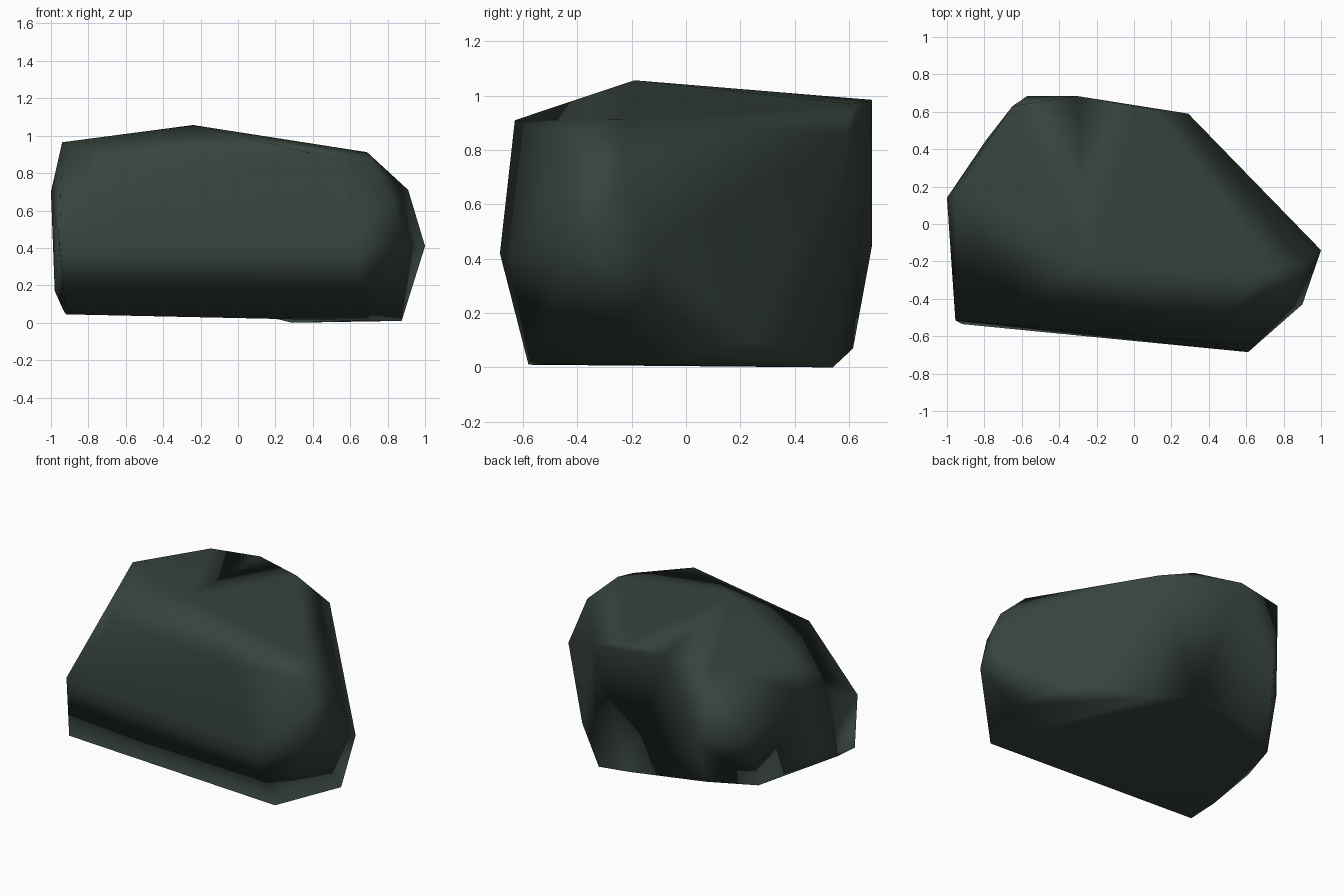
import bpy
import bmesh
from mathutils import Vector

if "Cube" in bpy.data.objects:
    bpy.data.objects.remove(bpy.data.objects["Cube"])

# Rings of corner points, from the ground up; the boulder is their convex skin
footprint = [(-.92, -.535, .045), (.69, -.58, .01), (.875, -.12, .01), (.29, .54, 0),
             (.62, .25, .1), (0, .615, .07), (-.52, .52, .105), (-.8, .35, .09),
             (-.98, -.05, .17), (-.935, -.33, .07)]
waist = [(-.955, -.515, .43), (.61, -.685, .42), (.9, -.43, .41), (1, -.14, .41),
         (-.57, .685, .45), (-.79, .45, .45), (-1, .14, .7)]
shoulder = [(.83, -.45, .65), (.91, -.22, .71), (.72, -.45, .85), (.29, .59, .86),
            (-.63, -.448, .88)]
crown = [(.38, -.63, .91), (.69, -.24, .912), (-.94, .19, .965), (-.65, .63, .97),
         (-.31, .685, .985), (.02, .61, .97), (-.24, -.19, 1.057)]

bm = bmesh.new()
for p in footprint + waist + shoulder + crown:
    bm.verts.new(p)
bmesh.ops.convex_hull(bm, input=bm.verts[:])
# Drop any points left inside the skin
loose = [v for v in bm.verts if not v.link_faces]
bmesh.ops.delete(bm, geom=loose, context='VERTS')
bmesh.ops.recalc_face_normals(bm, faces=bm.faces[:])

# Hollow the underside slightly: turn the long ridges that start at the lowest corner
for _ in range(6):
    low = min(bm.verts, key=lambda v: v.co.z)
    ridges = [e for e in low.link_edges
              if e.other_vert(low).co.x < -.3 and len(e.link_faces) == 2
              and all(f.normal.z < -.7 for f in e.link_faces)]
    if not ridges:
        break
    # Start next to the front right corner
    corner = Vector((.69, -.58, .01))
    edge = min(ridges, key=lambda e: (e.other_vert(low).co - corner).length)
    bmesh.ops.rotate_edges(bm, edges=[edge], use_ccw=False)
    bm.normal_update()

for f in bm.faces:
    f.smooth = True

mesh = bpy.data.meshes.new("boulder")
bm.to_mesh(mesh)
bm.free()

# One dark green-grey stone colour
stone = bpy.data.materials.new("dark_green_stone")
stone.diffuse_color = (.038, .057, .046, 1)
stone.use_nodes = True
stone.node_tree.nodes["Principled BSDF"].inputs["Base Color"].default_value = stone.diffuse_color
mesh.materials.append(stone)

boulder = bpy.data.objects.new("boulder", mesh)
bpy.context.collection.objects.link(boulder)

# Let the broad faces lead the smooth shading
weighted = boulder.modifiers.new("broad_face_shading", 'WEIGHTED_NORMAL')
weighted.mode = 'FACE_AREA'
weighted.weight = 60
